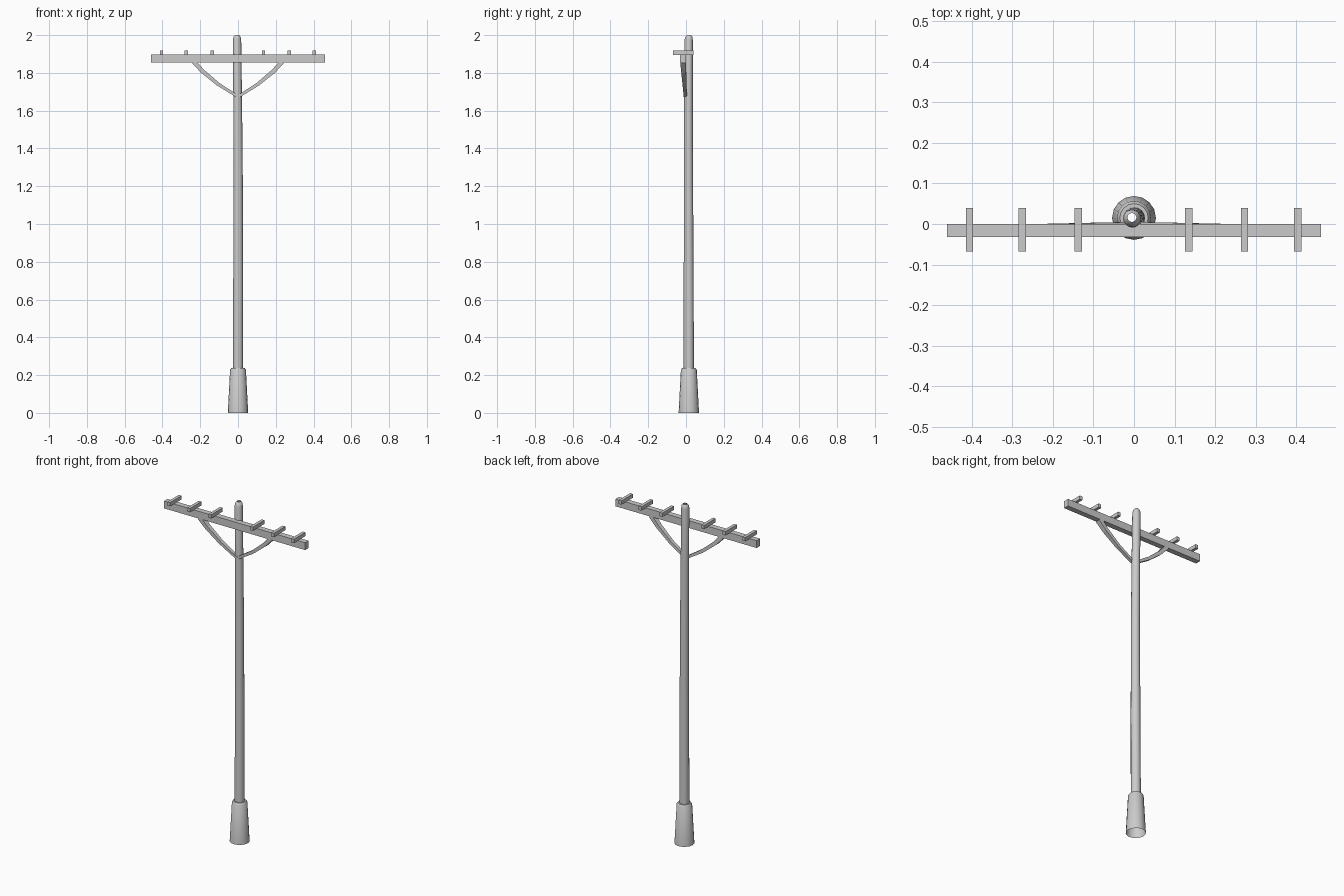
import bpy, bmesh
from math import cos, sin, pi

if "Cube" in bpy.data.objects:
    bpy.data.objects.remove(bpy.data.objects["Cube"])


def finish(bm, name, smooth=False):
    bmesh.ops.recalc_face_normals(bm, faces=bm.faces)
    me = bpy.data.meshes.new(name)
    bm.to_mesh(me)
    bm.free()
    ob = bpy.data.objects.new(name, me)
    bpy.context.collection.objects.link(ob)
    if smooth:
        bpy.ops.object.select_all(action='DESELECT')
        ob.select_set(True)
        bpy.context.view_layer.objects.active = ob
        bpy.ops.object.shade_smooth_by_angle(angle=0.6)
    return ob


def loft(name, rings, closed_ends=False, smooth=False):
    """Skin a list of equally sized point loops."""
    bm = bmesh.new()
    loops = [[bm.verts.new(p) for p in ring] for ring in rings]
    n = len(loops[0])
    for a, b in zip(loops, loops[1:]):
        for i in range(n):
            j = (i + 1) % n
            bm.faces.new((a[i], a[j], b[j], b[i]))
    if closed_ends:
        bm.faces.new(loops[0])
        bm.faces.new(loops[-1])
    return finish(bm, name, smooth)


def circle(x, y, z, r, n=16):
    return [(x + r * cos(2 * pi * i / n), y + r * sin(2 * pi * i / n), z) for i in range(n)]


def box(name, x0, x1, y0, y1, z0, z1):
    return loft(name, [[(x0, y0, z), (x1, y0, z), (x1, y1, z), (x0, y1, z)] for z in (z0, z1)], True)


# Tapered footing, open underneath
loft("footing", [circle(0, 0.015, z, r) for z, r in
                 ((0, 0.054), (0.228, 0.042), (0.238, 0.035), (0.238, 0.025))], smooth=True)

# Slightly leaning hollow pole with a rounded open top
loft("pole", [circle(x, y, z, r) for x, y, z, r in
              ((0, 0.015, 0.235, 0.027), (0.001, 0.014, 0.75, 0.026),
               (0.001, 0.013, 1.3, 0.024), (-0.002, 0.013, 1.68, 0.023),
               (-0.005, 0.014, 1.975, 0.022), (-0.005, 0.015, 1.991, 0.019),
               (-0.005, 0.016, 2.0, 0.011))], smooth=True)

# Crossarm
box("crossarm", -0.46, 0.46, -0.032, 0.0, 1.854, 1.897)

# Insulator bars lying across the arm
for i, x in enumerate((-0.405, -0.275, -0.137, 0.135, 0.272, 0.403)):
    box(f"insulator_bar_{i + 1}", x - 0.009, x + 0.009, -0.068, 0.04, 1.896, 1.918)

# Curved braces, narrowing towards the pole: x, z, half thickness, front y, back y
path = ((0.233, 1.858, 0.013, -0.030, 0.0), (0.187, 1.808, 0.012, -0.025, 0.001),
        (0.105, 1.740, 0.010, -0.018, 0.003), (0.005, 1.677, 0.008, -0.012, 0.005))
for side, s in (("left", -1), ("right", 1)):
    d = 0.65
    loft(f"brace_{side}", [[(s * (x - h * d), y0, z + h * d), (s * (x + h * d), y0, z - h * d),
                            (s * (x + h * d), y1, z - h * d), (s * (x - h * d), y1, z + h * d)]
                           for x, z, h, y0, y1 in path], True)
